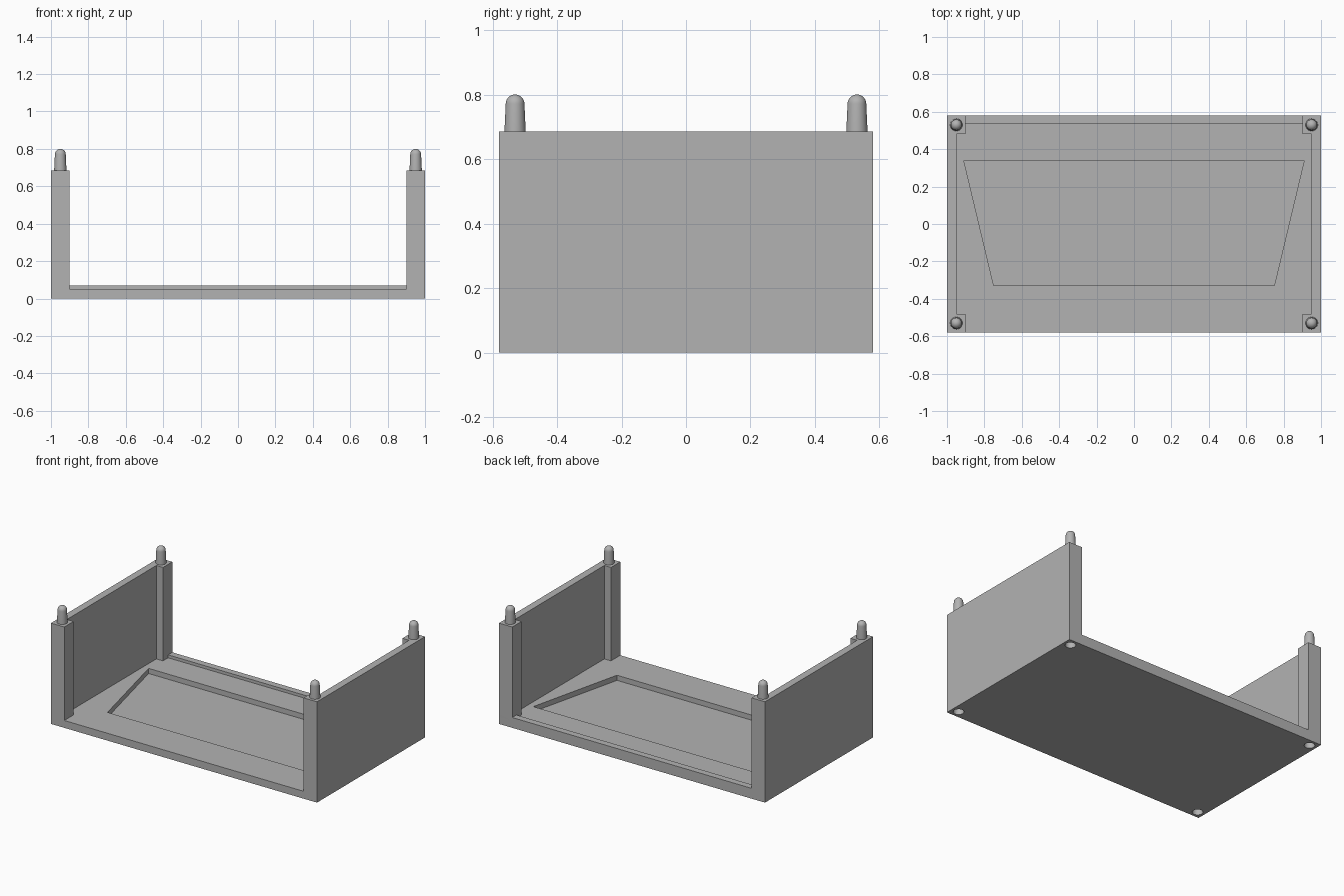
import bpy, bmesh, math

cube = bpy.data.objects.get("Cube")
if cube:
    bpy.data.objects.remove(cube, do_unlink=True)

W, D, H = 1.0, 0.58, 0.685          # half width, half depth, wall height
FLOOR, LIP = 0.05, 0.07
POST, WALL = 0.10, 0.05
PEG_X, PEG_Y = 0.95, 0.53

grey = bpy.data.materials.new("plain grey")
grey.use_nodes = True
grey.diffuse_color = (0.45, 0.45, 0.45, 1)
grey.node_tree.nodes["Principled BSDF"].inputs["Base Color"].default_value = (0.45, 0.45, 0.45, 1)


def finish(name, bm):
    bmesh.ops.recalc_face_normals(bm, faces=bm.faces)
    mesh = bpy.data.meshes.new(name)
    bm.to_mesh(mesh)
    bm.free()
    mesh.materials.append(grey)
    ob = bpy.data.objects.new(name, mesh)
    bpy.context.collection.objects.link(ob)
    return ob


def prism(name, outline, z0, z1):
    """Extrude a flat outline from z0 up to z1."""
    bm = bmesh.new()
    face = bm.faces.new([bm.verts.new((x, y, z0)) for x, y in outline])
    top = bmesh.ops.extrude_face_region(bm, geom=[face])["geom"]
    for v in top:
        if isinstance(v, bmesh.types.BMVert):
            v.co.z = z1
    return finish(name, bm)


def box(name, x0, x1, y0, y1, z0, z1):
    return prism(name, [(x0, y0), (x1, y0), (x1, y1), (x0, y1)], z0, z1)


def lathe(name, profile, x, y, steps=32):
    """Spin an (r, z) profile about the vertical axis."""
    bm = bmesh.new()
    verts = [bm.verts.new((r, 0, z)) for r, z in profile]
    edges = [bm.edges.new(pair) for pair in zip(verts, verts[1:])]
    bmesh.ops.spin(bm, geom=verts + edges, cent=(0, 0, 0), axis=(0, 0, 1),
                   angle=math.tau, steps=steps)
    bmesh.ops.remove_doubles(bm, verts=bm.verts, dist=1e-5)
    bmesh.ops.translate(bm, verts=bm.verts, vec=(x, y, 0))
    return finish(name, bm)


def combine(target, other, operation):
    mod = target.modifiers.new(operation.lower(), "BOOLEAN")
    mod.operation, mod.object, mod.solver = operation, other, "EXACT"
    bpy.context.view_layer.objects.active = target
    bpy.ops.object.modifier_apply(modifier=mod.name)
    bpy.data.objects.remove(other, do_unlink=True)


# Floor slab with the raised back lip
tray = box("tray_body", -W, W, -D, D, 0, FLOOR)
combine(tray, box("back_lip", -W, W, 0.535, D, 0, LIP), "UNION")

# Side walls, each with a square post at both ends
inner, post, yp = W - WALL, W - POST, D - POST
for s in (-1, 1):
    outline = [(W, -D), (W, D), (post, D), (post, yp), (inner, yp),
               (inner, -yp), (post, -yp), (post, -D)]
    combine(tray, prism("side_wall", [(s * x, y) for x, y in outline], 0, H), "UNION")

# Trapezoid recess in the floor
recess = [(-0.75, -0.33), (0.75, -0.33), (0.91, 0.34), (-0.91, 0.34)]
combine(tray, prism("recess_cutter", recess, 0.015, 0.2), "DIFFERENCE")

# Stacking pegs on the posts, and matching sockets underneath
R, TIP, SHOULDER = 0.033, 0.029, 0.771
dome = [(TIP * math.cos(a), SHOULDER + TIP * math.sin(a))
        for a in (math.pi / 2 * i / 8 for i in range(8))]
peg_profile = [(0, H - 0.01), (R, H - 0.01), (R, H)] + dome + [(0, SHOULDER + TIP)]
socket_profile = [(0, -0.02), (R, -0.02), (R, 0)] + \
    [(r, z - H) for r, z in dome] + [(0, SHOULDER + TIP - H)]
for sx, side in ((-1, "right"), (1, "left")):
    for sy, end in ((-1, "front"), (1, "back")):
        x, y = sx * PEG_X, sy * PEG_Y
        combine(tray, lathe("socket_cutter", socket_profile, x, y), "DIFFERENCE")
        lathe(f"{end}_{side}_peg", peg_profile, x, y)

# Smooth the round surfaces, keep the hard edges
bpy.ops.object.select_all(action="DESELECT")
for ob in bpy.context.scene.objects:
    if ob.name == "tray_body" or ob.name.endswith("_peg"):
        ob.select_set(True)
        bpy.context.view_layer.objects.active = ob
bpy.ops.object.shade_smooth_by_angle(angle=math.radians(30))
